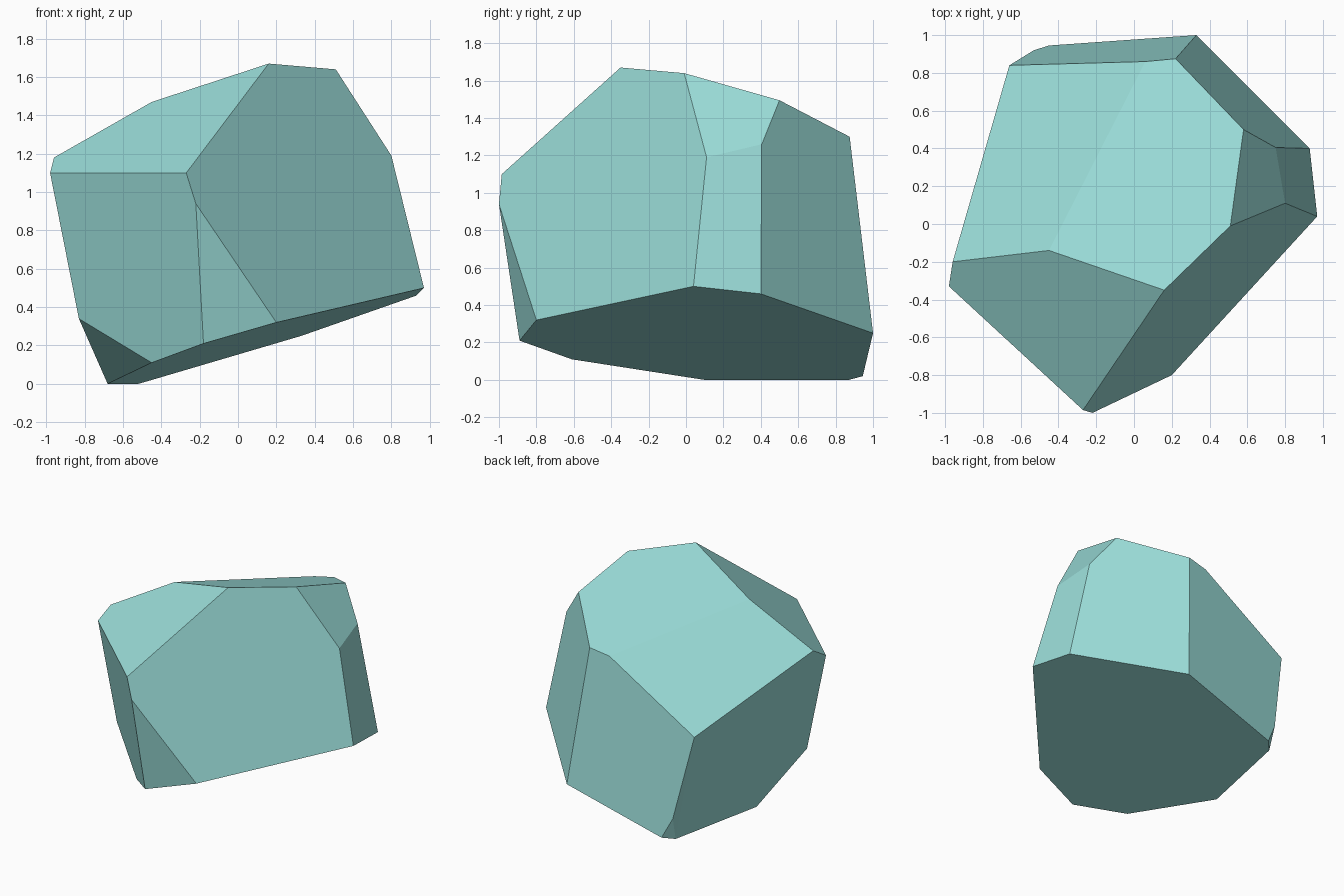
import bpy
import bmesh
import math

cube = bpy.data.objects.get("Cube")
if cube:
    bpy.data.objects.remove(cube, do_unlink=True)

# Single pale teal stone colour
TEAL = (0.32, 0.71, 0.68, 1.0)
stone = bpy.data.materials.new("pale_teal_stone")
stone.use_nodes = True
stone.diffuse_color = TEAL
bsdf = stone.node_tree.nodes["Principled BSDF"]
bsdf.inputs["Base Color"].default_value = TEAL
bsdf.inputs["Roughness"].default_value = 0.8

# Corner points of the chiselled stone, grouped by zone
top_rim = [(-.96, -.20, 1.18), (-.45, -.14, 1.47), (.16, -.35, 1.67), (.51, -.01, 1.64),
           (.58, .50, 1.495), (.22, .875, 1.30), (.06, .86, 1.27), (-.66, .84, .82)]
side_corners = [(-.98, -.33, 1.10), (-.27, -.985, 1.10), (-.22, -1.0, .94),
                (.80, .11, 1.19), (.75, .405, 1.26), (-.83, -.31, .34), (-.53, .92, .18)]
bottom_rim = [(-.45, -.61, .11), (-.18, -.89, .21), (.20, -.80, .32), (.97, .04, .50),
              (.93, .40, .46), (.33, 1.0, .25), (-.45, .945, .02), (-.52, .87, 0), (-.68, .10, 0)]

# Wrap the corners in a convex shell and merge flat facets
bm = bmesh.new()
for corner in top_rim + side_corners + bottom_rim:
    bm.verts.new(corner)
bmesh.ops.convex_hull(bm, input=bm.verts[:])
bmesh.ops.dissolve_limit(bm, angle_limit=math.radians(4),
                         verts=bm.verts[:], edges=bm.edges[:])
bmesh.ops.recalc_face_normals(bm, faces=bm.faces[:])

mesh = bpy.data.meshes.new("faceted_stone")
bm.to_mesh(mesh)
bm.free()
mesh.materials.append(stone)
rock = bpy.data.objects.new("faceted_stone", mesh)
bpy.context.collection.objects.link(rock)
